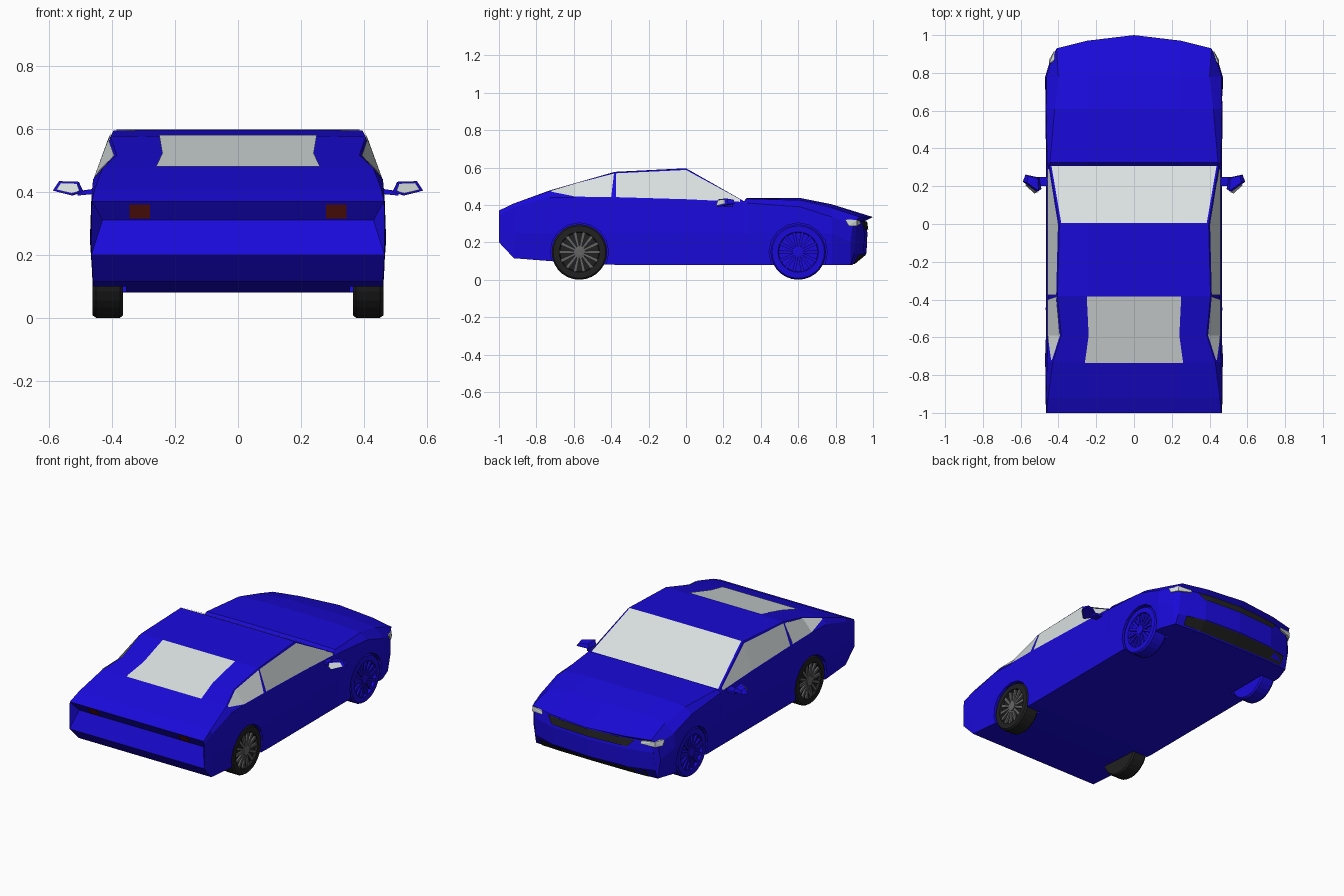
import bpy, bmesh, math
from mathutils import Vector

if "Cube" in bpy.data.objects:
    bpy.data.objects.remove(bpy.data.objects["Cube"])


def mat(name, r, g, b):
    m = bpy.data.materials.new(name)
    m.diffuse_color = (r, g, b, 1)
    m.use_nodes = True
    m.node_tree.nodes["Principled BSDF"].inputs["Base Color"].default_value = m.diffuse_color
    return m


BLUE = mat("blue_paint", 0.01, 0.003, 0.7)
BLACK = mat("black_rubber", 0.015, 0.015, 0.015)
GLASS = mat("pale_glass", 0.7, 0.75, 0.75)
RED = mat("red_lens", 0.15, 0.01, 0.008)
RIM = mat("rim_metal", 0.13, 0.13, 0.13)


def mesh(name, verts, faces, material, hull=False):
    bm = bmesh.new()
    vs = [bm.verts.new(v) for v in verts]
    if hull:
        res = bmesh.ops.convex_hull(bm, input=vs)
        bmesh.ops.delete(bm, geom=[v for v in bm.verts if not v.link_faces], context='VERTS')
    else:
        for f in faces:
            bm.faces.new([vs[i] for i in f])
        bmesh.ops.recalc_face_normals(bm, faces=bm.faces)
    me = bpy.data.meshes.new(name)
    bm.to_mesh(me)
    bm.free()
    ob = bpy.data.objects.new(name, me)
    bpy.context.collection.objects.link(ob)
    if material:
        me.materials.append(material)
    return ob


def strip(name, top, bottom, material):
    """Panel made of quads between two rows of points."""
    n = len(top)
    return mesh(name, top + bottom, [(i, i + 1, n + i + 1, n + i) for i in range(n - 1)], material)


def both_sides(name, build):
    for s, side in ((1, "right"), (-1, "left")):
        build(f"{side}_{name}", s)


# Body stations: y, floor z, floor w, mid w, shoulder z, w, top z, w, centre z
ST = [
    (-1.0, .20, .465, .465, .345, .465, .37, .463, .37),
    (-.92, .115, .46, .469, .385, .465, .408, .455, .408),
    (-.73, .10, .46, .47, .44, .46, .475, .43, .477),
    (-.59, .09, .46, .47, .44, .455, .517, .385, .517),
    (-.38, .08, .46, .466, .437, .455, .575, .405, .577),
    (0, .08, .46, .465, .425, .455, .595, .395, .596),
    (.31, .08, .46, .465, .412, .455, .42, .447, .42),
    (.325, .08, .46, .465, .41, .46, .433, .445, .437),
    (.61, .08, .46, .47, .39, .465, .425, .42, .437),
    (.78, .08, .455, .47, .335, .462, .385, .40, .403),
]
rings = [[(0, y, fz), (.25, y, fz), (fw, y, fz), (mw, y, .27 if y == -1 else .25),
          (sw, y, sz), (tw, y, tz), (.25, y, cz), (0, y, cz)]
         for y, fz, fw, mw, sz, sw, tz, tw, cz in ST]
rings.append([(0, .89, .08), (.25, .89, .08), (.42, .88, .08), (.44, .88, .20),
              (.43, .89, .30), (.41, .93, .335), (.25, .97, .335), (0, 1.0, .335)])
verts, faces = [], []
for half in rings:
    verts += half + [(-x, y, z) for x, y, z in half[6:0:-1]]
for r in range(len(rings) - 1):
    for i in range(14):
        a, b = r * 14 + i, r * 14 + (i + 1) % 14
        faces.append((a, b, b + 14, a + 14))


def cap(base, rows):
    """Close an end with stepped rows: (half width, edge y, middle y, centre y, z)."""
    lines = [[base + i for i in (5, 6, 7, 8, 9)]]
    for w, ye, ym, yc, z in rows:
        lines.append(list(range(len(verts), len(verts) + 5)))
        verts.extend([(w, ye, z), (.25, ym, z), (0, yc, z), (-.25, ym, z), (-w, ye, z)])
    lines.append([base + i for i in (2, 1, 0, 13, 12)])
    for a, b in zip(lines, lines[1:]):
        faces.extend((a[i], a[i + 1], b[i + 1], b[i]) for i in range(4))
    for end, side in ((0, (3, 4)), (4, (11, 10))):
        faces.append([l[end] for l in lines] + [base + i for i in side])


cap(0, [(.43, -.955, -.955, -.955, .31)])
cap((len(rings) - 1) * 14, [(.40, .905, .94, .96, .315), (.41, .91, .955, .97, .25),
                            (.415, .90, .95, .965, .14)])
body = mesh("car_body", verts, faces, BLUE)


# Lathe around the x axis: closed profile of (x, radius)
def lathe(name, profile, cx, cy, cz, s, material, n=28):
    vs, fs, m = [], [], len(profile)
    for k in range(n):
        a = 2 * math.pi * k / n
        vs += [(s * (cx + x), cy + r * math.cos(a), cz + r * math.sin(a)) for x, r in profile]
    for k in range(n):
        for i in range(m - 1):
            fs.append((k * m + i, k * m + i + 1, (k + 1) % n * m + i + 1, (k + 1) % n * m + i))
    fs += [[k * m + e for k in range(n)] for e in (0, m - 1)]
    return mesh(name, vs, fs, material)


# Wheel arches cut from the body, wheels placed inside
WZ, WR = .148, .148
for axle, wy, rubber, metal in (("rear", -.57, BLACK, RIM), ("front", .60, BLUE, BLUE)):
    def wheel(name, s):
        cutter = lathe(name + "_arch_cutter", [(-.01, .156), (.3, .156)], .365, wy, WZ, s, None, 16)
        cutter.hide_render = True
        mod = body.modifiers.new("arch", 'BOOLEAN')
        mod.operation, mod.object, mod.solver = 'DIFFERENCE', cutter, 'EXACT'
        bpy.context.view_layer.objects.active = body
        bpy.ops.object.modifier_apply(modifier=mod.name)
        bpy.data.objects.remove(cutter)
        lathe(name + "_tyre", [(0, .10), (0, .14), (.01, WR), (.085, WR), (.096, .14),
                               (.096, .108), (.08, .104)], .365, wy, WZ, s, rubber)
        lathe(name + "_hub", [(.07, .03), (.096, .03), (.098, .018)], .365, wy, WZ, s, metal, 14)
        # spokes and rim ring
        vs, fs = [], []
        for k in range(14):
            a = 2 * math.pi * k / 14
            b = len(vs)
            for x in (.44, .456):
                for r, t in ((.02, -.006), (.02, .006), (.107, .009), (.107, -.009)):
                    vs.append((s * x, wy + r * math.cos(a) - t * math.sin(a),
                               WZ + r * math.sin(a) + t * math.cos(a)))
            fs += [(b, b + 1, b + 2, b + 3), (b + 4, b + 5, b + 6, b + 7)]
            fs += [(b + i, b + (i + 1) % 4, b + 4 + (i + 1) % 4, b + 4 + i) for i in range(4)]
        mesh(name + "_spokes", vs, fs, metal)
    both_sides(axle + "_wheel", wheel)


# Side windows follow the surface between shoulder and top edge
def on_side(y, f, s):
    for a, b in zip(rings, rings[1:]):
        if a[0][1] <= y <= b[0][1]:
            t = (y - a[0][1]) / (b[0][1] - a[0][1])
            lo = Vector(a[4]).lerp(Vector(b[4]), t)
            p = lo.lerp(Vector(a[5]).lerp(Vector(b[5]), t), f)
            return (s * (p.x + .004), p.y, p.z + .002)


def side_glass(name, tops, bottoms):
    both_sides(name, lambda n, s: strip(n, [on_side(y, f, s) for y, f in tops],
                                        [on_side(y, f, s) for y, f in bottoms], GLASS))


side_glass("door_window", [(.29, .8), (0, .94), (-.375, .94)], [(.29, .1), (0, .02), (-.375, .02)])
side_glass("quarter_window", [(-.385, .94), (-.59, .95), (-.72, .9)],
           [(-.40, .02), (-.59, .03), (-.72, .75)])

# Windscreen and rear glass
strip("windscreen", [(-.385, .004, .598), (.385, .004, .598)],
      [(-.437, .308, .427), (.437, .308, .427)], GLASS)
rear = [(.25, -.385, .580), (.24, -.59, .522), (.26, -.735, .481)]
strip("rear_window", rear, [(-x, y, z) for x, y, z in rear], GLASS)

# Grille and lower intake
strip("grille", [(x, y, .312) for x, y in ((-.30, .937), (-.2, .953), (0, .968), (.2, .953), (.30, .937))],
      [(x, y, .268) for x, y in ((-.26, .956), (-.2, .963), (0, .975), (.2, .963), (.26, .956))], BLACK)
strip("lower_intake", [(x, y, .134) for x, y in ((-.37, .923), (-.25, .951), (0, .963), (.25, .951), (.37, .923))],
      [(x, y, .084) for x, y in ((-.37, .894), (-.25, .900), (0, .902), (.25, .900), (.37, .894))], BLACK)

# Lights
both_sides("headlight", lambda n, s: mesh(n, [(s * x, y, z) for x, y, z in (
    (.449, .85, .322), (.423, .913, .320), (.34, .93, .315), (.34, .935, .298),
    (.425, .913, .288), (.449, .87, .288), (.38, .87, .30))], None, GLASS, hull=True))
both_sides("tail_light", lambda n, s: mesh(n, [(s * x, y, z) for x in (.28, .345) for y, z in (
    (-.963, .315), (-.996, .36), (-.95, .315), (-.98, .36))], None, RED, hull=True))

# Door mirrors: arm, housing and glass
both_sides("mirror_arm", lambda n, s: mesh(n, [(s * x, y, z) for x, y, z in (
    (.44, .20, .395), (.44, .25, .395), (.44, .20, .412), (.44, .25, .412),
    (.51, .20, .388), (.51, .25, .388), (.51, .20, .402), (.51, .25, .402))], None, BLUE, hull=True))
both_sides("mirror_housing", lambda n, s: mesh(n, [(s * x, y, z) for x, y, z in (
    (.49, .185, .400), (.505, .175, .432), (.525, .165, .388), (.588, .225, .404), (.568, .22, .434),
    (.50, .245, .402), (.51, .24, .428), (.575, .262, .408), (.56, .255, .428))], None, BLUE, hull=True))
both_sides("mirror_glass", lambda n, s: mesh(n, [(s * x, y, z) for x, y, z in (
    (.503, .172, .403), (.512, .170, .427), (.562, .206, .429), (.577, .208, .407), (.528, .161, .395))],
    [(0, 1, 2, 3, 4)], GLASS))
